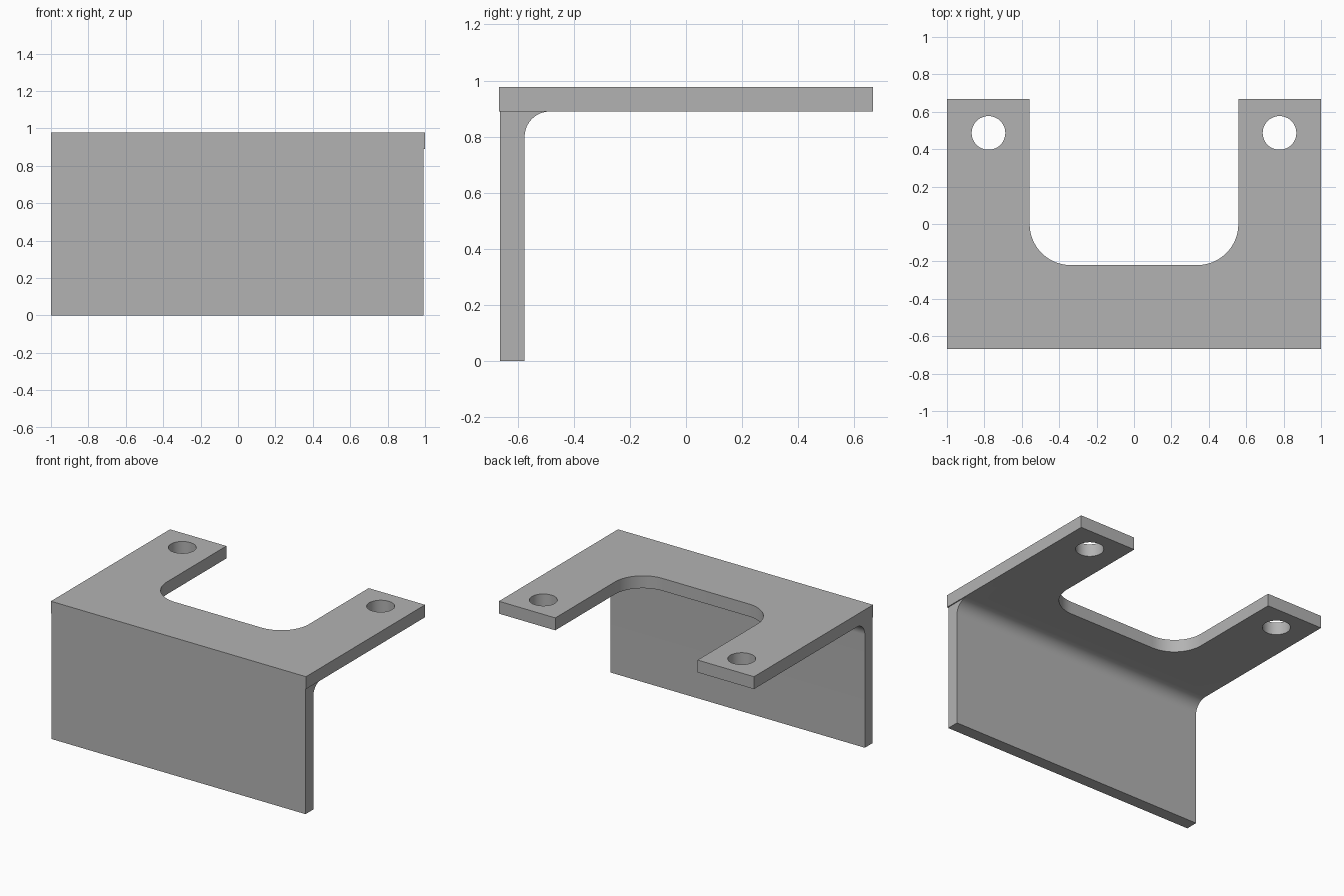
import bpy, bmesh
from math import sin, cos, pi
from mathutils import Vector

cube = bpy.data.objects.get("Cube")
if cube:
    bpy.data.objects.remove(cube)

steel = bpy.data.materials.new("steel_grey")
steel.use_nodes = True
colour = (0.45, 0.45, 0.45, 1)
steel.diffuse_color = colour
steel.node_tree.nodes["Principled BSDF"].inputs["Base Color"].default_value = colour


def arc(cx, cy, r, start, end, n=16):
    angles = [start + (end - start) * i / n for i in range(n + 1)]
    return [(cx + r * cos(a), cy + r * sin(a)) for a in angles]


def prism(name, outline, to_3d, depth):
    """Extrude a closed 2D outline, placed in space by to_3d, along depth."""
    bm = bmesh.new()
    face = bm.faces.new([bm.verts.new(to_3d(*p)) for p in outline])
    cap = bmesh.ops.extrude_face_region(bm, geom=[face])["geom"]
    verts = [v for v in cap if isinstance(v, bmesh.types.BMVert)]
    bmesh.ops.translate(bm, verts=verts, vec=Vector(depth))
    bmesh.ops.recalc_face_normals(bm, faces=bm.faces)
    mesh = bpy.data.meshes.new(name)
    bm.to_mesh(mesh)
    bm.free()
    mesh.materials.append(steel)
    obj = bpy.data.objects.new(name, mesh)
    bpy.context.collection.objects.link(obj)
    return obj


def boolean(target, tool, operation):
    """Apply a boolean and discard the tool object."""
    mod = target.modifiers.new(operation.lower(), "BOOLEAN")
    mod.operation, mod.object, mod.solver = operation, tool, "EXACT"
    bpy.context.view_layer.objects.active = target
    bpy.ops.object.modifier_apply(modifier=mod.name)
    bpy.data.objects.remove(tool)


top, under, back, front = 0.978, 0.89, 0.667, -0.667
notch, notch_y, notch_r = 0.558, -0.22, 0.22

# Horizontal plate with a round-cornered notch
half = [(1, front), (1, back), (notch, back)]
half += arc(notch - notch_r, notch_y + notch_r, notch_r, 0, -pi / 2)
outline = half + [(-x, y) for x, y in reversed(half)]
bracket = prism("mounting_bracket", outline, lambda x, y: (x, y, under), (0, 0, top - under))

# Mounting holes near the arm tips
for side in (-1, 1):
    hole = arc(side * 0.778, 0.487, 0.09, 0, 2 * pi, 48)[:-1]
    cutter = prism("hole_cutter", hole, lambda x, y: (x, y, under - 0.1), (0, 0, 0.3))
    cutter.hide_render = True
    boolean(bracket, cutter, "DIFFERENCE")

# Front wall with a filleted inner corner, slightly short on the left
wall_front, wall_back, fillet = -0.662, -0.575, 0.09
profile = [(wall_front, 0), (wall_back, 0)]
profile += arc(wall_back + fillet, under - fillet, fillet, pi, pi / 2)
profile += [(wall_front, under)]
wall = prism("front_wall", profile, lambda y, z: (-1, y, z), (1.993, 0, 0))
boolean(bracket, wall, "UNION")

# Smooth the curves, keep the corners crisp
bpy.ops.object.select_all(action="DESELECT")
bracket.select_set(True)
bpy.context.view_layer.objects.active = bracket
bpy.ops.object.shade_smooth_by_angle(angle=pi / 6)
